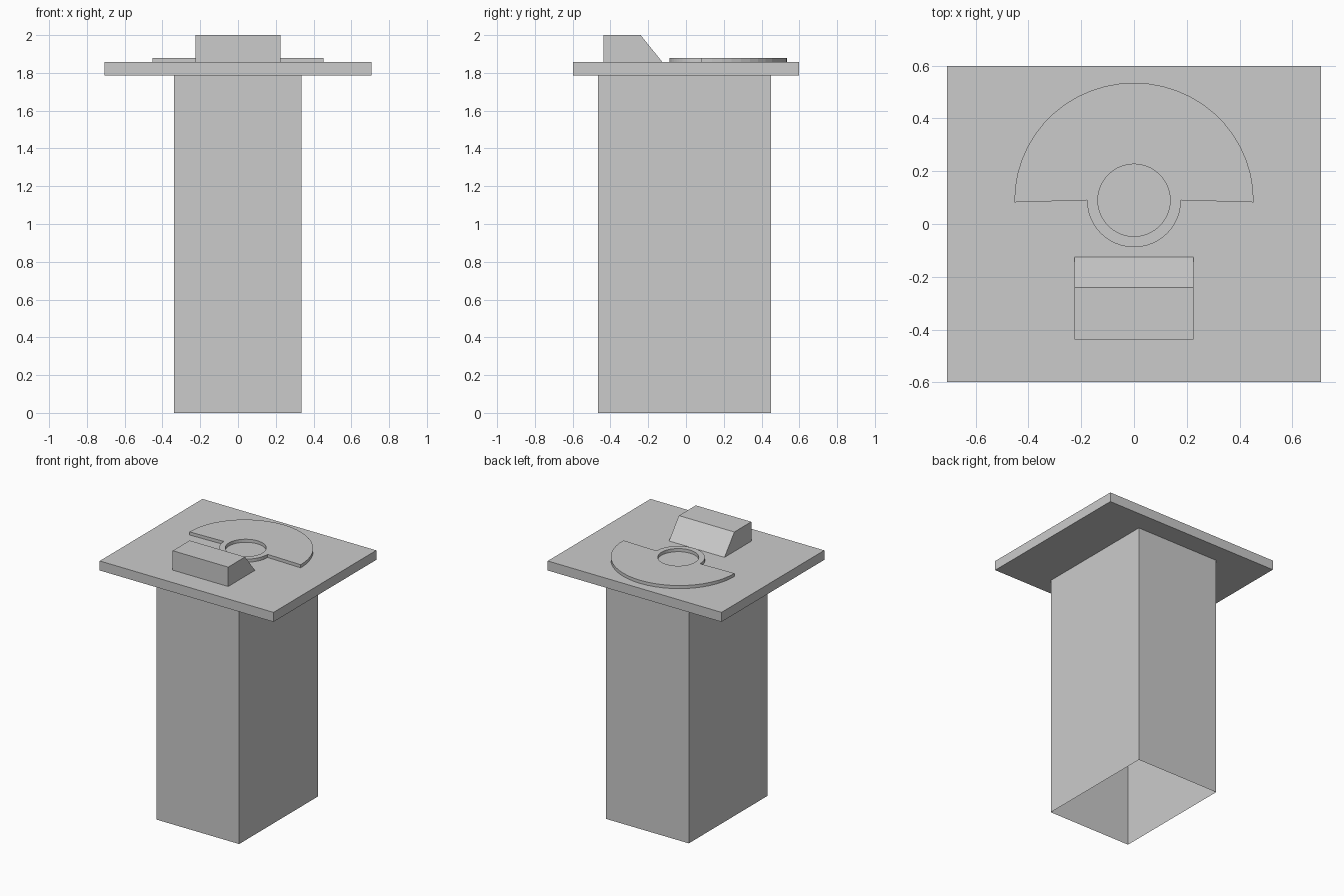
import bpy, bmesh
from math import sin, cos, radians
from mathutils import Vector

if "Cube" in bpy.data.objects:
    bpy.data.objects.remove(bpy.data.objects["Cube"])


def finish(name, bm):
    bmesh.ops.recalc_face_normals(bm, faces=bm.faces)
    mesh = bpy.data.meshes.new(name)
    bm.to_mesh(mesh)
    bm.free()
    obj = bpy.data.objects.new(name, mesh)
    bpy.context.collection.objects.link(obj)
    return obj


def extrude_faces(bm, faces, offset):
    geom = bmesh.ops.extrude_face_region(bm, geom=faces, use_keep_orig=True)["geom"]
    verts = [g for g in geom if isinstance(g, bmesh.types.BMVert)]
    bmesh.ops.translate(bm, verts=verts, vec=offset)


def prism(name, points, offset):
    bm = bmesh.new()
    face = bm.faces.new([bm.verts.new(p) for p in points])
    extrude_faces(bm, [face], Vector(offset))
    return finish(name, bm)


def rect(x0, x1, y0, y1, z):
    return [(x0, y0, z), (x1, y0, z), (x1, y1, z), (x0, y1, z)]


def arc(radius, start, end, steps, cy=0.09):
    angles = [radians(start + (end - start) * i / steps) for i in range(steps + 1)]
    return [(radius * cos(a), cy + radius * sin(a)) for a in angles]


COLUMN_TOP, PLATE_TOP = 1.787, 1.857

# Hollow column, open at the bottom
bm = bmesh.new()
low = [bm.verts.new(p) for p in rect(-0.338, 0.335, -0.465, 0.45, 0)]
high = [bm.verts.new(p) for p in rect(-0.338, 0.335, -0.465, 0.45, COLUMN_TOP)]
for i in range(4):
    j = (i + 1) % 4
    bm.faces.new((low[i], low[j], high[j], high[i]))
finish("column", bm)

# Top plate
prism("top_plate", rect(-0.708, 0.708, -0.598, 0.598, COLUMN_TOP),
      (0, 0, PLATE_TOP - COLUMN_TOP))

# Raised block with a sloped back
prism("sloped_block",
      [(-0.226, y, z) for y, z in
       [(-0.437, PLATE_TOP), (-0.125, PLATE_TOP), (-0.24, 2.0), (-0.437, 2.0)]],
      (0.452, 0, 0))

# Half-disc dial: wide upper arc, small lower collar, round hole
bm = bmesh.new()
outline = arc(0.453, -1, 181, 26)
outline = [(x, 0.09 + (y - 0.09) * 0.982) for x, y in outline]
outline += arc(0.178, 180, 360, 24)
hole = arc(0.137, 0, 360, 40)[:-1]
edges = []
for loop in (outline, hole):
    verts = [bm.verts.new((x, y, PLATE_TOP)) for x, y in loop]
    edges += [bm.edges.new((v, verts[i - 1])) for i, v in enumerate(verts)]
bmesh.ops.triangle_fill(bm, edges=edges, use_beauty=True, normal=(0, 0, 1))
extrude_faces(bm, bm.faces[:], Vector((0, 0, 0.023)))
finish("dial", bm)
